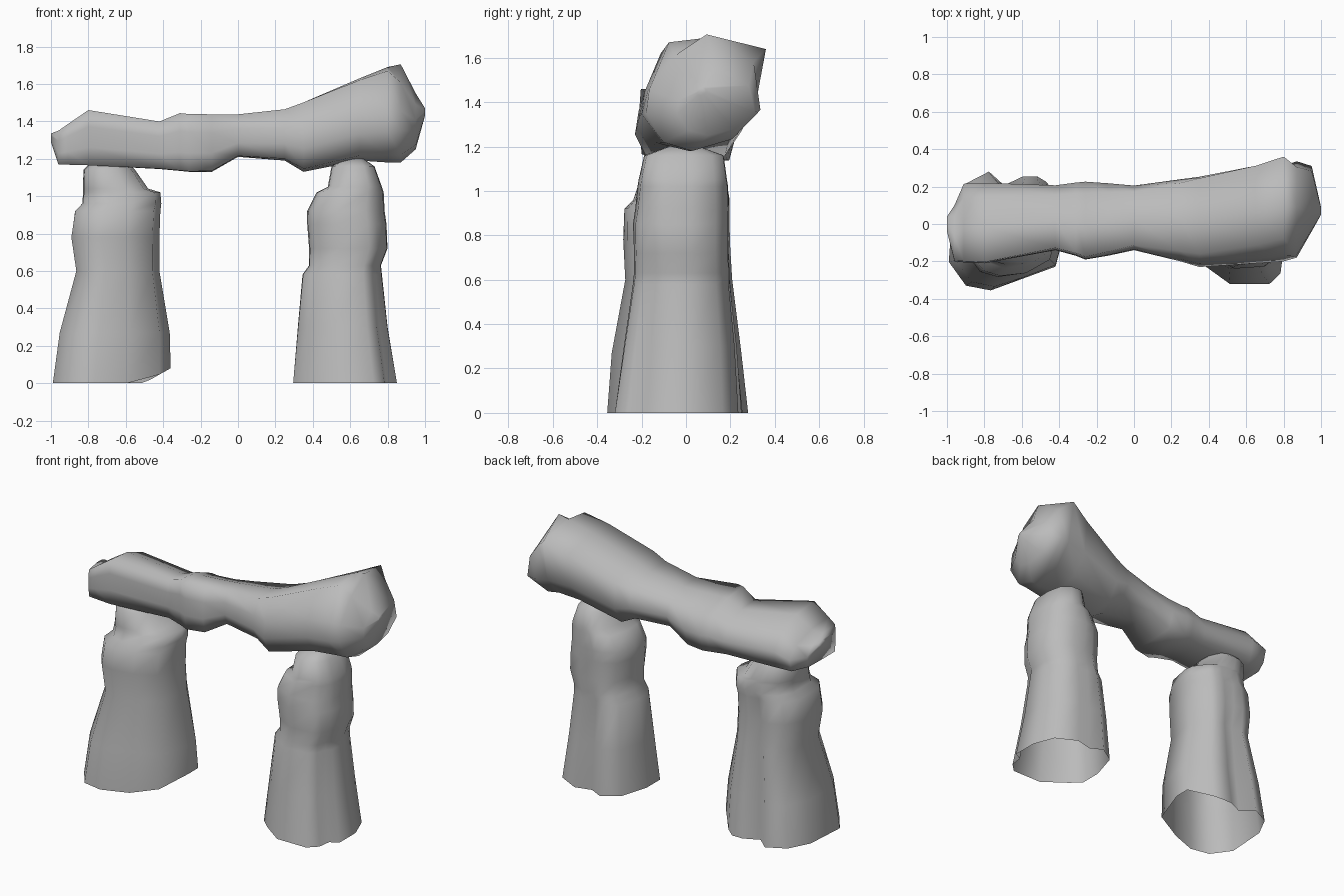
import bpy
import bmesh

default_cube = bpy.data.objects.get("Cube")
if default_cube:
    bpy.data.objects.remove(default_cube, do_unlink=True)

# One weathered grey for all stones
STONE_GREY = (0.5, 0.5, 0.5, 1.0)
stone = bpy.data.materials.new("stone grey")
stone.use_nodes = True
stone.diffuse_color = STONE_GREY
shader = stone.node_tree.nodes["Principled BSDF"]
shader.inputs["Base Color"].default_value = STONE_GREY
shader.inputs["Roughness"].default_value = 0.9


def mix(a, b, t):
    return a + (b - a) * t


def fit(u, low, high):
    """Map a profile coordinate from -1..1 into low..high."""
    return mix(low, high, (u + 1) / 2)


def blend(profile_a, profile_b, t):
    return [(mix(a[0], b[0], t), mix(a[1], b[1], t))
            for a, b in zip(profile_a, profile_b)]


def rounded(profile, power=2.6):
    """Push every profile point onto a soft rounded square."""
    result = []
    for u, v in profile:
        size = (abs(u) ** power + abs(v) ** power) ** (1 / power)
        result.append((u / size, v / size))
    return result


def loft(name, rings, cap_start):
    """Skin a list of equal rings into one smooth stone."""
    bm = bmesh.new()
    loops = [[bm.verts.new(point) for point in ring] for ring in rings]
    for lower, upper in zip(loops, loops[1:]):
        count = len(lower)
        for i in range(count):
            j = (i + 1) % count
            bm.faces.new((lower[i], lower[j], upper[j], upper[i]))
    bm.faces.new(loops[-1])
    if cap_start:
        bm.faces.new(list(reversed(loops[0])))
    for face in bm.faces:
        face.smooth = True
    mesh = bpy.data.meshes.new(name)
    bm.to_mesh(mesh)
    bm.free()
    mesh.materials.append(stone)
    obj = bpy.data.objects.new(name, mesh)
    bpy.context.collection.objects.link(obj)


def pillar(name, foot_profile, sections, edge_lift):
    """Upright stone, open underneath; grooves fade out towards the top."""
    rings = []
    smooth_profile = rounded(foot_profile)
    for level, (z, x_low, x_high, y_low, y_high, t) in enumerate(sections):
        ring = []
        for u, v in blend(foot_profile, smooth_profile, t):
            lift = edge_lift * max(0, u - 0.55) / 0.45 if level == 0 else 0
            ring.append((fit(u, x_low, x_high), fit(v, y_low, y_high), z + lift))
        rings.append(ring)
    loft(name, rings, cap_start=False)


# Right pillar: broad foot with a groove down its back
right_foot = [
    (-1, -.52), (-.71, -.92), (-.29, -1), (.26, -.8), (.81, -.6), (1, .1), (1, .42),
    (.65, .83), (.5, .92), (.26, .92), (-.06, .77), (-.32, 1), (-.71, .8), (-.94, .36),
]
# height, x range, y range, roundness
right_sections = [
    (0, -.99, -.36, -.355, .28, 0),
    (.27, -.955, -.365, -.335, .25, .1),
    (.6, -.87, -.42, -.275, .21, .4),
    (.78, -.9, -.42, -.285, .2, .6),
    (.92, -.88, -.415, -.28, .2, .7),
    (.96, -.84, -.41, -.24, .2, .8),
    (1.02, -.835, -.415, -.22, .19, .9),
    (1.04, -.835, -.48, -.215, .185, 1),
    (1.14, -.83, -.55, -.19, .17, 1),
    (1.18, -.79, -.59, -.15, .13, 1),
]
pillar("right_pillar", right_foot, right_sections, edge_lift=.08)

# Left pillar: narrower, with a shoulder and a slim neck
left_foot = [
    (-1, -.4), (-.76, -.62), (-.22, -1), (.55, -1), (.76, -.8), (.8, -.5), (1, -.4),
    (1, .2), (.8, .7), (.3, .95), (-.1, .85), (-.4, 1), (-.8, .75), (-1, .1),
]
left_sections = [
    (0, .295, .85, -.32, .25, 0),
    (.3, .32, .8, -.28, .23, .2),
    (.58, .345, .77, -.24, .2, .4),
    (.63, .38, .765, -.235, .2, .5),
    (.72, .38, .8, -.235, .195, .6),
    (.85, .37, .795, -.24, .195, .8),
    (.92, .37, .785, -.23, .195, .9),
    (1.02, .42, .78, -.22, .19, 1),
    (1.05, .48, .77, -.215, .185, 1),
    (1.16, .5, .73, -.19, .17, 1),
    (1.2, .57, .67, -.08, .06, 1),
]
pillar("left_pillar", left_foot, left_sections, edge_lift=0)

# Lintel: a front-ridged thin end growing into a leaning, egg-shaped thick end
thin_end = [
    (-.97, 1), (-.1, .88), (.65, .45), (1, -.2), (.88, -.97),
    (0, -1), (-.95, -1), (-1, -.35), (-1, .4),
]
thick_end = [
    (-.56, .92), (.05, 1), (1, .8), (.82, -.27), (.4, -.77),
    (-.24, -1), (-.67, -.85), (-1, -.35), (-.89, .1),
]
worn_tip = [
    (-.5, .6), (.05, 1), (.85, .5), (1, -.3), (.5, -.8),
    (-.2, -1), (-.7, -.85), (-1, -.35), (-.95, .05),
]
shapes = [thin_end, thick_end, worn_tip]
# x, y range, z range, place along the three shapes
lintel_sections = [
    (-1, -.04, .04, 1.29, 1.335, 0),
    (-.96, -.2, .1, 1.17, 1.35, 0),
    (-.91, -.205, .215, 1.168, 1.385, 0),
    (-.8, -.21, .22, 1.165, 1.46, 0),
    (-.42, -.14, .21, 1.145, 1.4, .1),
    (-.31, -.17, .225, 1.135, 1.445, .1),
    (-.26, -.19, .23, 1.13, 1.44, .1),
    (-.14, -.17, .225, 1.13, 1.44, .2),
    (0, -.14, .215, 1.21, 1.44, .3),
    (.25, -.2, .26, 1.19, 1.47, .5),
    (.35, -.23, .28, 1.13, 1.51, .6),
    (.65, -.21, .33, 1.19, 1.635, .8),
    (.8, -.2, .36, 1.18, 1.69, 1),
    (.87, -.18, .34, 1.18, 1.705, 1.9),
    (.95, -.04, .31, 1.25, 1.55, 2),
    (1, .05, .09, 1.43, 1.47, 2),
]
lintel_rings = []
for x, y_low, y_high, z_low, z_high, place in lintel_sections:
    first = min(int(place), 1)
    profile = blend(shapes[first], shapes[first + 1], place - first)
    lintel_rings.append([(x, fit(u, y_low, y_high), fit(v, z_low, z_high))
                         for u, v in reversed(profile)])
loft("lintel", lintel_rings, cap_start=True)
